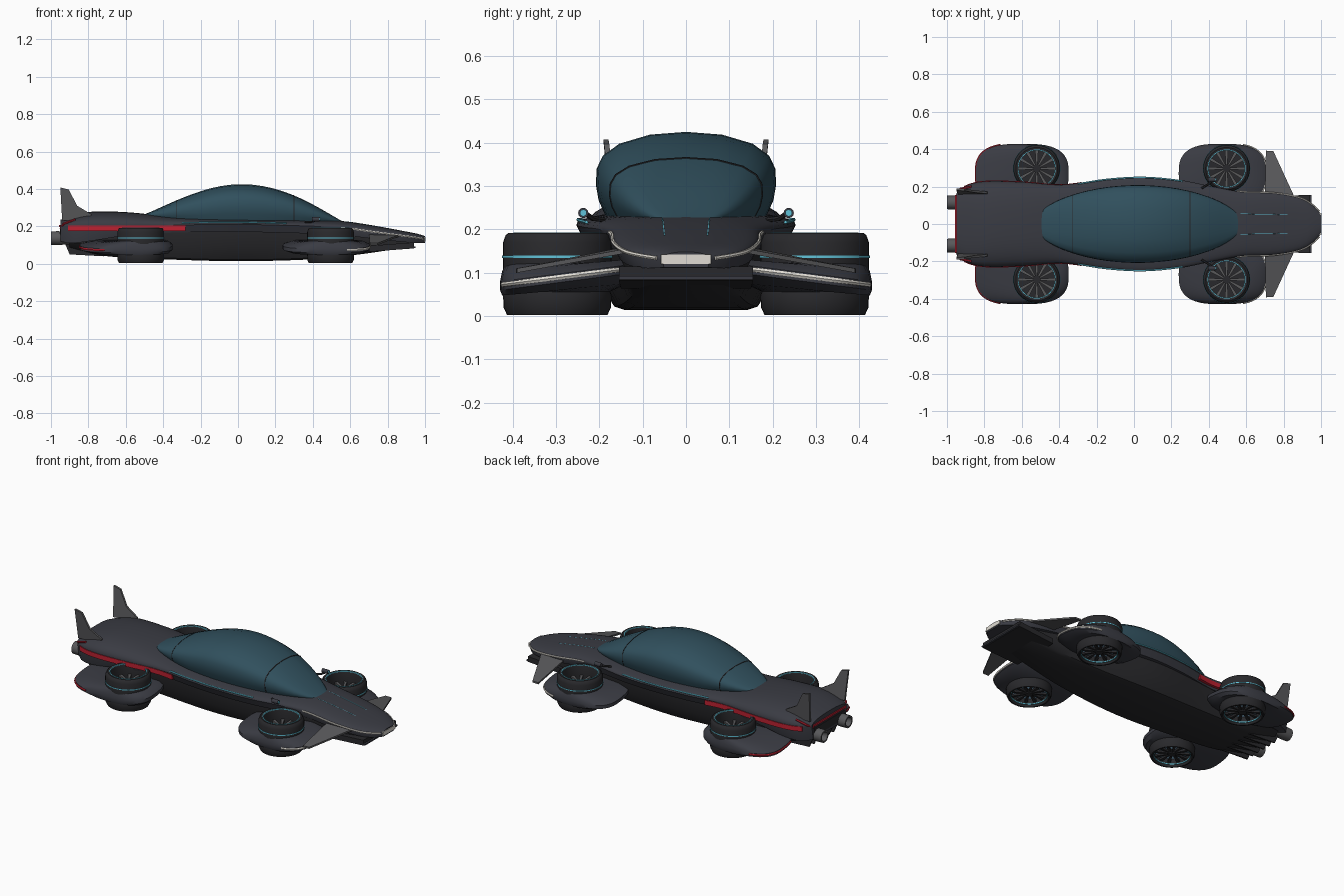
import bpy, bmesh
from math import sin, cos, pi, radians, copysign
from mathutils import Vector

if "Cube" in bpy.data.objects:
    bpy.data.objects.remove(bpy.data.objects["Cube"])


def material(name, col):
    m = bpy.data.materials.new(name)
    m.diffuse_color = (*col, 1)
    m.use_nodes = True
    m.node_tree.nodes["Principled BSDF"].inputs["Base Color"].default_value = m.diffuse_color
    return m


BODY = material("body_paint", (0.042, 0.044, 0.056))
BLACK = material("black_trim", (0.022, 0.022, 0.025))
GLASS = material("canopy_glass", (0.03, 0.08, 0.11))
GREY = material("wing_grey", (0.10, 0.10, 0.105))
CYAN = material("cyan_glow", (0.12, 0.55, 0.70))
BLUE = material("fan_glow", (0.35, 0.65, 0.95))
RED = material("red_light", (0.50, 0.015, 0.03))
WHITE = material("white_light", (0.75, 0.72, 0.66))


def finish(name, verts, faces, mat, mirror=False, angle=35):
    me = bpy.data.meshes.new(name)
    me.from_pydata([tuple(v) for v in verts], [], faces)
    bm = bmesh.new()
    bm.from_mesh(me)
    bmesh.ops.recalc_face_normals(bm, faces=bm.faces)
    bm.to_mesh(me)
    bm.free()
    me.polygons.foreach_set("use_smooth", [True] * len(me.polygons))
    me.set_sharp_from_angle(angle=radians(angle))
    me.materials.append(mat)
    ob = bpy.data.objects.new(name, me)
    bpy.context.collection.objects.link(ob)
    if mirror:
        mod = ob.modifiers.new("mirror", 'MIRROR')
        mod.use_axis = (False, True, False)
        mod.use_mirror_merge = False
    return ob


def loft(name, rings, mat, mirror=False, loop=False, angle=35):
    """Skin closed rings; capped, or joined end to end with loop."""
    n, k = len(rings[0]), len(rings)
    faces = [(i * n + j, i * n + (j + 1) % n, (i + 1) % k * n + (j + 1) % n, (i + 1) % k * n + j)
             for i in range(k if loop else k - 1) for j in range(n)]
    if not loop:
        faces += [tuple(range(n)), tuple(range((k - 1) * n, k * n))]
    return finish(name, [p for r in rings for p in r], faces, mat, mirror, angle)


def tube(name, pts, r, mat, mirror=True):
    pts = [Vector(p) for p in pts]
    rings = []
    for i, p in enumerate(pts):
        d = (pts[min(i + 1, len(pts) - 1)] - pts[max(i - 1, 0)]).normalized()
        u = d.cross(Vector((0, 0, 1)) if abs(d.z) < 0.9 else Vector((1, 0, 0))).normalized()
        v = d.cross(u)
        rings.append([p + r * (cos(a) * u + sin(a) * v) for a in [k * pi / 3 for k in range(6)]])
    return loft(name, rings, mat, mirror)


def plate(name, poly, offset, mat, mirror=False):
    off = Vector(offset)
    return loft(name, [[Vector(p) - off for p in poly], [Vector(p) + off for p in poly]], mat, mirror)


def box(name, c, s, mat, mirror=False):
    q = [(c[0] + a * s[0] / 2, c[1] + b * s[1] / 2, c[2]) for a, b in ((-1, -1), (1, -1), (1, 1), (-1, 1))]
    return plate(name, q, (0, 0, s[2] / 2), mat, mirror)


def lathe(name, prof, c, mat, mirror=True, axis='z', loop=True, n=40):
    rings = []
    for i in range(n):
        a = 2 * pi * i / n
        rings.append([(c[0] + r * cos(a), c[1] + r * sin(a), c[2] + h) if axis == 'z' else
                      (c[0] + h, c[1] + r * cos(a), c[2] + r * sin(a)) for r, h in prof])
    return loft(name, rings, mat, mirror, loop)


def at(table, x):
    """Smooth (Hermite) lookup of all columns at x."""
    i = next((k for k in range(len(table) - 2) if x <= table[k + 1][0]), len(table) - 2)
    a, b = table[i], table[i + 1]
    p, q = table[max(i - 1, 0)], table[min(i + 2, len(table) - 1)]
    h = b[0] - a[0]
    t = (x - a[0]) / h
    out = []
    for c in range(1, len(a)):
        m0 = (b[c] - p[c]) / (b[0] - p[0]) * h
        m1 = (q[c] - a[c]) / (q[0] - a[0]) * h
        out.append((2*t**3 - 3*t*t + 1) * a[c] + (t**3 - 2*t*t + t) * m0
                   + (3*t*t - 2*t**3) * b[c] + (t**3 - t*t) * m1)
    return out


def span(a, b, n):
    return [a + (b - a) * i / (n - 1) for i in range(n)]


# upper shell: x, half width, edge z, top z, low z
SHELL = [(-.95, .165, .20, .235, .12), (-.90, .205, .20, .252, .11), (-.80, .228, .20, .277, .12),
         (-.60, .225, .20, .276, .15), (-.38, .21, .205, .255, .165), (-.15, .242, .21, .245, .17),
         (.05, .253, .21, .24, .17), (.25, .235, .205, .238, .165), (.42, .20, .20, .235, .16),
         (.58, .172, .188, .226, .15), (.75, .165, .165, .20, .13), (.90, .135, .145, .172, .115),
         (.97, .09, .135, .158, .11), (1.0, .055, .13, .148, .112)]
rings = []
for x in span(-.95, 1.0, 53):
    w, ze, zt, zl = at(SHELL, x)
    top = [(x, w * copysign(abs(cos(a))**.85, cos(a)), ze + (zt - ze) * sin(a)**.85) for a in span(0, 3.14159, 21)]
    rings.append(top + [(x, -.92 * w, zl), (x, .92 * w, zl)])
loft("upper_shell", rings, BODY)

# lower hull: x, top half width, bottom half width, top z, bottom z
HULL = [(-.90, .15, .12, .15, .08), (-.70, .185, .14, .17, .04), (-.40, .19, .155, .19, .024),
        (0, .215, .165, .19, .014), (.40, .17, .14, .18, .024), (.65, .145, .115, .15, .05),
        (.92, .11, .09, .13, .09)]
rings = []
for x in span(-.90, .92, 30):
    a, b, zt, zb = at(HULL, x)
    half = [(a, zt), (a * .98, zb + .45 * (zt - zb)), (b, zb + .008), (b * .85, zb)]
    rings.append([(x, y, z) for y, z in half] + [(x, -y, z) for y, z in reversed(half)])
loft("lower_hull", rings, BLACK)

# canopy
SECT = [(.86, 0), (.97, .25), (1, .42), (.99, .6), (.92, .74), (.74, .87), (.4, .97), (0, 1)]


def canopy_ring(x, grow=0):
    u = (x - .02) / .565
    w = .208 * max(1 - u * u, .002)**.6 + grow
    zb = .215 + (.03 * min(1, (-x - .2) / .3) if x < -.2 else 0)
    h = .425 - .215 if x > -.2 else .425 - zb
    h = h * max(1 - u * u, .002)**1.2 + grow
    half = [(x, w * a, zb + h * b) for a, b in SECT]
    return half + [(p[0], -p[1], p[2]) for p in reversed(half[:-1])]


loft("canopy", [canopy_ring(.02 - .563 * cos(a)) for a in span(0, pi, 33)], GLASS, angle=50)
for i, x in enumerate((-.33, .30)):
    loft(f"canopy_seam_{i}", [canopy_ring(x - .002, .0015), canopy_ring(x + .002, .0015)], BLACK)

# fan wheels and fenders: wheel x, fender centre x, half length
for tag, wx, fx, fl in (("front", .495, .472, .233), ("rear", -.52, -.597, .248)):
    wy = .297
    lathe(tag + "_wheel_drum", [(.097, .02), (.108, .003), (.116, .003), (.124, .02), (.125, .05), (.121, .062),
          (.125, .075), (.125, .17), (.119, .187), (.112, .192), (.10, .19), (.097, .18)], (wx, wy, 0), BLACK)
    for nm, r, z in (("side", .1255, .137), ("top", .1, .19), ("bottom", .1, .016)):
        lathe(f"{tag}_wheel_{nm}_ring", [(r - .003, z - .0025), (r + .0015, z - .0025), (r + .0015, z + .0025),
              (r - .003, z + .0025)], (wx, wy, 0), CYAN)
    for nm, z, mat in (("glow", .05, BLUE), ("floor", .056, BLACK)):
        circ = [(wx + .098 * cos(k * pi / 20), wy + .098 * sin(k * pi / 20), z) for k in range(40)]
        plate(f"{tag}_fan_{nm}", circ, (0, 0, .003), mat, True)
    for lvl, z in (("lower", .03), ("upper", .125)):
        v, f = [], []
        for k in range(12):
            a, o = k * pi / 6, len(v)
            for dz in (-.006, .006):
                for r, hw in ((.015, .004), (.098, .009)):
                    for s in (-1, 1):
                        v.append((wx + r * cos(a) - s * hw * sin(a), wy + r * sin(a) + s * hw * cos(a), z + dz))
            f += [tuple(o + q for q in c) for c in ((0, 1, 3, 2), (4, 6, 7, 5), (0, 4, 5, 1), (2, 3, 7, 6),
                                                    (0, 2, 6, 4), (1, 5, 7, 3))]
        finish(f"{tag}_{lvl}_fan_blades", v, f, GREY if lvl == "upper" else BLACK, True)
        hub = [(wx + .022 * cos(k * pi / 8), wy + .022 * sin(k * pi / 8), z) for k in range(16)]
        plate(f"{tag}_{lvl}_fan_hub", hub, (0, 0, .012), BLACK, True)

    def edge(t, grow=1.0):
        c, s = cos(t), sin(t)
        y = .27 + .159 * grow * copysign(abs(s)**.7, s)
        return Vector((fx + fl * grow * copysign(abs(c)**.7, c), y, .108 - .13 * (y - .15)))

    rings = []
    for k in range(48):
        t = 2 * pi * k / 48
        e, inner = edge(t), Vector((wx + .118 * cos(t), wy + .118 * sin(t), .095))
        mid = e.lerp(inner, .35)
        up = Vector((0, 0, 1))
        rings.append([inner + .028 * up, mid + .024 * up, e + .008 * up, e - .012 * up,
                      mid - .032 * up, inner - .04 * up])
    loft(tag + "_fender", rings, BODY, True, True)
    a0, a1, mat = (-50, 70, WHITE) if tag == "front" else (110, 195, RED)
    tube(tag + "_fender_light", [edge(radians(a)) for a in span(a0, a1, 18)], .006, mat)


# light strips that follow the shell side
def side(x, dz=0.0, out=.002):
    w, ze, zt, zl = at(SHELL, x)
    return Vector((x, w + out, ze + dz))


rings = []
for x in span(-.91, -.28, 20):
    p = side(x, 0, .003)
    rings.append([(x, p.y, .204), (x, p.y, .176), (x, p.y - .03, .176), (x, p.y - .03, .204)])
loft("red_side_strip", rings, RED, True)
tube("cyan_side_strip", [side(x, .012, -.004) for x in span(-.3, .26, 16)], .004, CYAN)
tube("white_nose_strip", [side(x, .002, 0) for x in span(.55, .99, 16)], .005, WHITE)
tube("cyan_floor_strip", [(x, .93 * at(HULL, x)[1], .015 + at(HULL, x)[3]) for x in span(-.32, .35, 10)], .003, CYAN)
for k, y in enumerate((.05, .07, .09)):
    tube(f"hood_line_{k}", [(x, y + .02 * (.8 - x), at(SHELL, x)[2] - .011 * (y / .09)**2 + .001)
                            for x in span(.57, .82, 8)], .002, GREY if k == 1 else CYAN)
    tube(f"tail_line_{k}", [(x, y + .06, at(SHELL, x)[2] - .012 * ((y + .06) / .11)**2)
                            for x in span(-.82, -.66, 6)], .002, CYAN)

# nose lamp, splitter, canards
box("nose_lamp", (.995, 0, .131), (.016, .115, .022), WHITE)
plate("front_splitter", [(.70, -.15, .08), (.94, -.155, .098), (.94, .155, .098), (.70, .15, .08)], (0, 0, .016), BLACK)
box("splitter_lip", (.945, 0, .088), (.01, .31, .008), BODY)
plate("front_canard", [(.70, .14, .155), (.86, .14, .15), (.745, .39, .105), (.705, .392, .105)], (0, 0, .005), GREY, True)

# mirrors
tube("mirror_stalk", [(.36, .19, .222), (.40, .215, .225), (.425, .235, .238)], .006, BLACK)
for nm, x0, x1, r, mat in (("mirror_pod", .395, .435, .012, BODY), ("mirror_glow", .435, .44, .008, CYAN)):
    circ = [((x0 + x1) / 2, .237 + r * cos(k * pi / 6), .238 + r * sin(k * pi / 6)) for k in range(12)]
    plate(nm, circ, ((x1 - x0) / 2, 0, 0), mat, True)

# tail fins, exhausts, diffuser, rear lights
plate("tail_fin", [(-.94, .165, .23), (-.95, .185, .408), (-.905, .183, .397), (-.86, .175, .31),
                   (-.785, .168, .265), (-.78, .165, .24)], (0, .006, 0), GREY, True)
lathe("exhaust", [(.024, -.05), (.027, -.068), (.036, -.068), (.037, -.03), (.032, .05), (.022, .05)],
      (-.932, .115, .137), GREY, axis='x', n=20)
box("rear_light_bar", (-.951, 0, .202), (.01, .31, .012), RED)
tube("rear_light_blade", [(-.948, .15, .19), (-.93, .188, .215), (-.87, .2, .237)], .006, RED)
box("rear_panel", (-.945, 0, .16), (.016, .29, .05), BLACK)
for k, y in enumerate((.025, .07, .115)):
    plate(f"diffuser_fin_{k}", [(-.93, y, .12), (-.90, y, .05), (-.72, y, .04), (-.70, y, .12)], (0, .004, 0), BLACK, True)
